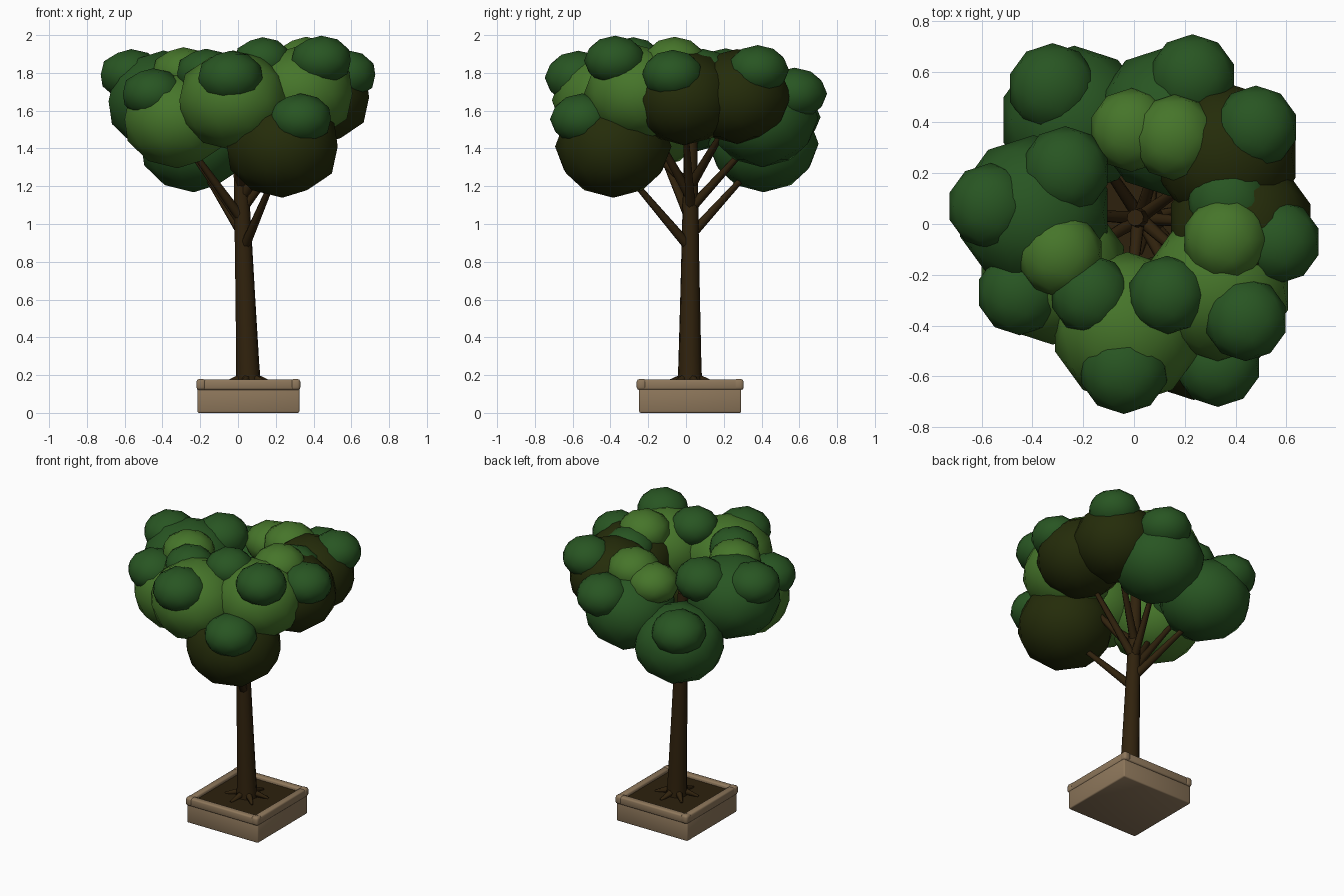
import bpy, bmesh, math
from mathutils import Vector

if "Cube" in bpy.data.objects:
    bpy.data.objects.remove(bpy.data.objects["Cube"])


def material(name, rgb):
    m = bpy.data.materials.new(name)
    m.diffuse_color = (*rgb, 1)
    m.use_nodes = True
    m.node_tree.nodes["Principled BSDF"].inputs["Base Color"].default_value = m.diffuse_color
    return m


BARK = material("bark_brown", (0.030, 0.016, 0.004))
SOIL = material("soil_brown", (0.026, 0.015, 0.004))
STONE = material("planter_tan", (0.270, 0.185, 0.105))
DARK = material("leaf_dark_green", (0.021, 0.091, 0.016))
LIGHT = material("leaf_light_green", (0.061, 0.178, 0.023))
OLIVE = material("leaf_olive", (0.018, 0.025, 0.003))


def finish(name, bm, mat, smooth=True):
    me = bpy.data.meshes.new(name)
    bm.to_mesh(me)
    bm.free()
    me.materials.append(mat)
    for p in me.polygons:
        p.use_smooth = smooth
    ob = bpy.data.objects.new(name, me)
    bpy.context.collection.objects.link(ob)
    return ob


def clump(name, x, y, z, r, mat, squash):
    """Low-poly ball, slightly flattened."""
    bm = bmesh.new()
    bmesh.ops.create_icosphere(bm, subdivisions=2, radius=r)
    bmesh.ops.scale(bm, verts=bm.verts, vec=(1, 1, squash))
    bmesh.ops.translate(bm, verts=bm.verts, vec=(x, y, z))
    return finish(name, bm, mat)


def limb(name, rings, sides, mat):
    """Tapered tube through (point, radius) rings, with closed ends."""
    bm = bmesh.new()
    axis = (Vector(rings[-1][0]) - Vector(rings[0][0])).normalized()
    u = axis.orthogonal().normalized()
    v = axis.cross(u)
    loops = []
    for p, r in rings:
        loops.append([bm.verts.new(Vector(p) + r * (u * math.cos(a) + v * math.sin(a)))
                      for a in (2 * math.pi * i / sides for i in range(sides))])
    for a, b in zip(loops, loops[1:]):
        for i in range(sides):
            j = (i + 1) % sides
            bm.faces.new((a[i], a[j], b[j], b[i]))
    bm.faces.new(loops[0][::-1])
    bm.faces.new(loops[-1])
    bmesh.ops.recalc_face_normals(bm, faces=bm.faces)
    ob = finish(name, bm, mat)
    for p in list(ob.data.polygons)[-2:]:
        p.use_smooth = False
    return ob


def box(name, centre, size, mat, bevel=0.0):
    bm = bmesh.new()
    bmesh.ops.create_cube(bm, size=1)
    bmesh.ops.scale(bm, verts=bm.verts, vec=size)
    bmesh.ops.translate(bm, verts=bm.verts, vec=centre)
    if bevel:
        bmesh.ops.bevel(bm, geom=bm.edges[:], offset=bevel, segments=2,
                        profile=0.5, affect='EDGES')
    return finish(name, bm, mat, bevel > 0)


# Planter: body, four rim bars, corner caps, soil
CX, CY = 0.055, 0.022
box("planter_body", (CX, CY, 0.072), (0.54, 0.54, 0.144), STONE, 0.008)
box("soil", (CX, CY, 0.10), (0.50, 0.50, 0.11), SOIL)
for s, side in ((-1, "a"), (1, "b")):
    box("rim_x_" + side, (CX, CY + s * 0.257, 0.149), (0.54, 0.046, 0.054), STONE, 0.01)
    box("rim_y_" + side, (CX + s * 0.25, CY, 0.149), (0.046, 0.54, 0.054), STONE, 0.01)
    for t, end in ((-1, "front"), (1, "back")):
        box(f"rim_corner_{side}_{end}", (CX + s * 0.25, CY + t * 0.257, 0.150),
            (0.05, 0.052, 0.058), STONE, 0.014)

# Trunk, leaning slightly as it rises
BASE, TOP = Vector((0.056, 0.02, 0.13)), Vector((0.005, 0.025, 1.56))


def on_trunk(z):
    return BASE.lerp(TOP, (z - BASE.z) / (TOP.z - BASE.z))


limb("trunk", [(on_trunk(z), r) for z, r in
               ((0.13, 0.068), (0.25, 0.062), (0.6, 0.053), (1.0, 0.044), (1.56, 0.033))],
     10, BARK)

# Roots spreading over the soil
for i in range(6):
    a = 2 * math.pi * (i + 0.3) / 6
    d = Vector((math.cos(a), math.sin(a), 0))
    limb(f"root_{i + 1}", [(on_trunk(0.185) + d * 0.03, 0.026),
                           (on_trunk(0.155) + d * 0.14, 0.008)], 6, BARK)

# Large clumps: x, y, z, radius, colour, height of the branch on the trunk
LARGE = [
    (0.235, -0.385, 1.41, 0.308, OLIVE, 0.87),
    (-0.025, -0.41, 1.655, 0.30, LIGHT, 1.20),
    (-0.32, -0.18, 1.555, 0.295, LIGHT, 1.02),
    (0.33, -0.25, 1.69, 0.29, LIGHT, 1.14),
    (0.42, -0.01, 1.67, 0.288, OLIVE, 1.08),
    (0.365, 0.27, 1.675, 0.285, OLIVE, 1.20),
    (0.14, 0.405, 1.56, 0.295, DARK, 1.08),
    (-0.235, 0.41, 1.425, 0.292, DARK, 0.94),
    (-0.395, 0.045, 1.65, 0.305, DARK, 1.00),
]
for i, (x, y, z, r, mat, start) in enumerate(LARGE, 1):
    clump(f"large_leaf_clump_{i}", x, y, z, r, mat, 0.88)
    limb(f"branch_{i}", [(on_trunk(start), 0.028), ((x, y, z - 0.06), 0.011)], 7, BARK)

# Small clumps on the outside of the crown
SMALL_DARK = [
    (-0.565, 0.07, 1.79, 0.17), (-0.27, 0.21, 1.79, 0.175), (-0.32, 0.535, 1.565, 0.177),
    (0.23, 0.575, 1.69, 0.172), (0.48, 0.38, 1.815, 0.165), (0.57, -0.07, 1.79, 0.165),
    (0.37, 0.09, 1.795, 0.165), (0.44, -0.375, 1.865, 0.165), (0.13, -0.28, 1.865, 0.155),
    (-0.17, -0.28, 1.80, 0.16), (-0.04, -0.57, 1.775, 0.178), (-0.45, -0.27, 1.69, 0.168),
    (0.33, -0.55, 1.555, 0.17),
]
SMALL_LIGHT = [
    (-0.29, -0.12, 1.80, 0.17), (-0.01, 0.37, 1.755, 0.165),
    (0.16, 0.34, 1.80, 0.17), (0.36, -0.06, 1.855, 0.17),
]
for kind, clumps, mat in (("dark", SMALL_DARK, DARK), ("light", SMALL_LIGHT, LIGHT)):
    for i, c in enumerate(clumps, 1):
        clump(f"small_{kind}_clump_{i}", *c, mat, 0.80)
